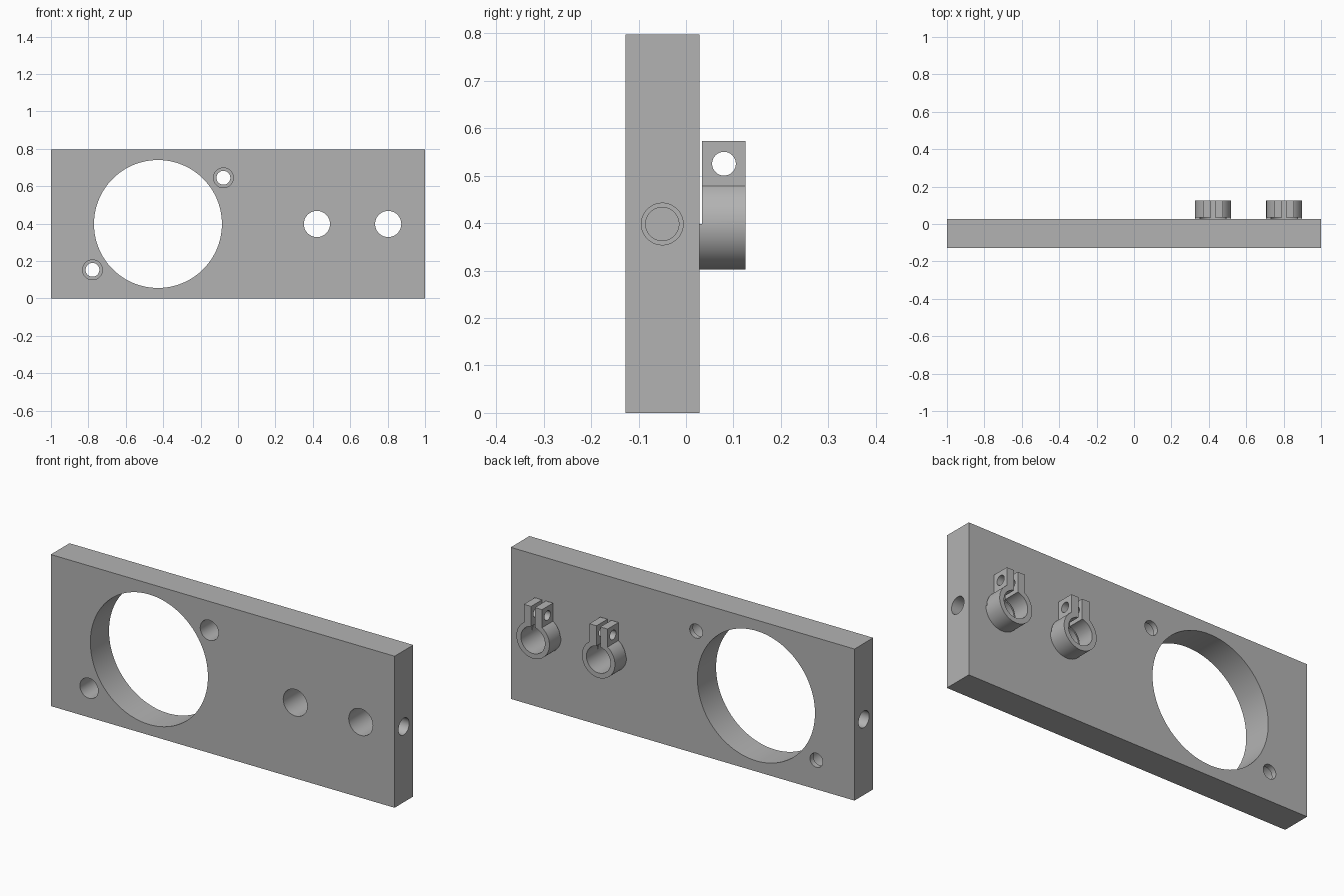
import bpy
from math import radians
from mathutils import Vector

if "Cube" in bpy.data.objects:
    bpy.data.objects.remove(bpy.data.objects["Cube"], do_unlink=True)

MID = 0.398                      # height of the hole centre line
FRONT, BACK, REAR = -0.127, 0.028, 0.125

grey = bpy.data.materials.new("machined grey")
grey.use_nodes = True
colour = (0.45, 0.45, 0.45, 1)
grey.diffuse_color = colour
grey.node_tree.nodes["Principled BSDF"].inputs["Base Color"].default_value = colour


def box(name, low, high):
    low, high = Vector(low), Vector(high)
    bpy.ops.mesh.primitive_cube_add(size=1, location=(low + high) / 2)
    ob = bpy.context.object
    ob.name = name
    ob.scale = high - low
    bpy.ops.object.transform_apply(location=True, rotation=True, scale=True)
    return ob


def rod(name, start, end, radius, sides=48):
    start, end = Vector(start), Vector(end)
    axis = end - start
    bpy.ops.mesh.primitive_cylinder_add(
        vertices=sides, radius=radius, depth=axis.length, location=(start + end) / 2,
        rotation=axis.to_track_quat('Z', 'Y').to_euler())
    ob = bpy.context.object
    ob.name = name
    bpy.ops.object.transform_apply(location=True, rotation=True, scale=True)
    return ob


def combine(target, tool, operation='DIFFERENCE'):
    tool.hide_render = True
    mod = target.modifiers.new("combine", 'BOOLEAN')
    mod.operation, mod.object, mod.solver = operation, tool, 'EXACT'
    bpy.context.view_layer.objects.active = target
    bpy.ops.object.modifier_apply(modifier=mod.name)
    bpy.data.objects.remove(tool, do_unlink=True)


def bore(target, x, z, radius, start, end, sides=48):
    combine(target, rod("bore", (x, start, z), (x, end, z), radius, sides))


plate = box("mounting_plate", (-1, FRONT, 0), (1, BACK, 0.797))

# Large opening
bore(plate, -0.428, MID, 0.342, -0.3, 0.3, 128)

# Counterbored screw holes with a thin lip at the back
for x, z in ((-0.078, 0.645), (-0.778, 0.153)):
    bore(plate, x, z, 0.037, -0.3, 0.3)
    bore(plate, x, z, 0.053, -0.3, 0.0)

# Blind stepped holes in both ends
for side in (-1, 1):
    for radius, depth in ((0.035, 0.11), (0.044, 0.09)):
        combine(plate, rod("end_hole", (side * 1.1, -0.05, MID),
                           (side * (1 - depth), -0.05, MID), radius))

# Split clamps rooted in the back face
for x in (0.422, 0.803):
    clamp = rod("split_clamp", (x, 0, MID), (x, REAR, MID), 0.096, 64)
    combine(clamp, box("lug", (x - 0.053, 0, MID + 0.02), (x + 0.053, REAR, 0.573)), 'UNION')
    # Relief gap, slit and pinch screw hole
    combine(clamp, box("gap", (x - 0.2, -0.1, MID), (x + 0.2, 0.034, 0.7)))
    combine(clamp, box("slit", (x - 0.011, -0.1, MID), (x + 0.011, 0.2, 0.7)))
    combine(clamp, rod("pinch_hole", (x - 0.2, 0.08, 0.525), (x + 0.2, 0.08, 0.525), 0.025))
    combine(plate, clamp, 'UNION')
    bore(plate, x, MID, 0.07, -0.3, 0.3)

# Finish
plate.data.materials.clear()
plate.data.materials.append(grey)
for face in plate.data.polygons:
    face.material_index = 0
bpy.ops.object.select_all(action='DESELECT')
plate.select_set(True)
bpy.context.view_layer.objects.active = plate
bpy.ops.object.shade_smooth_by_angle(angle=radians(30))
